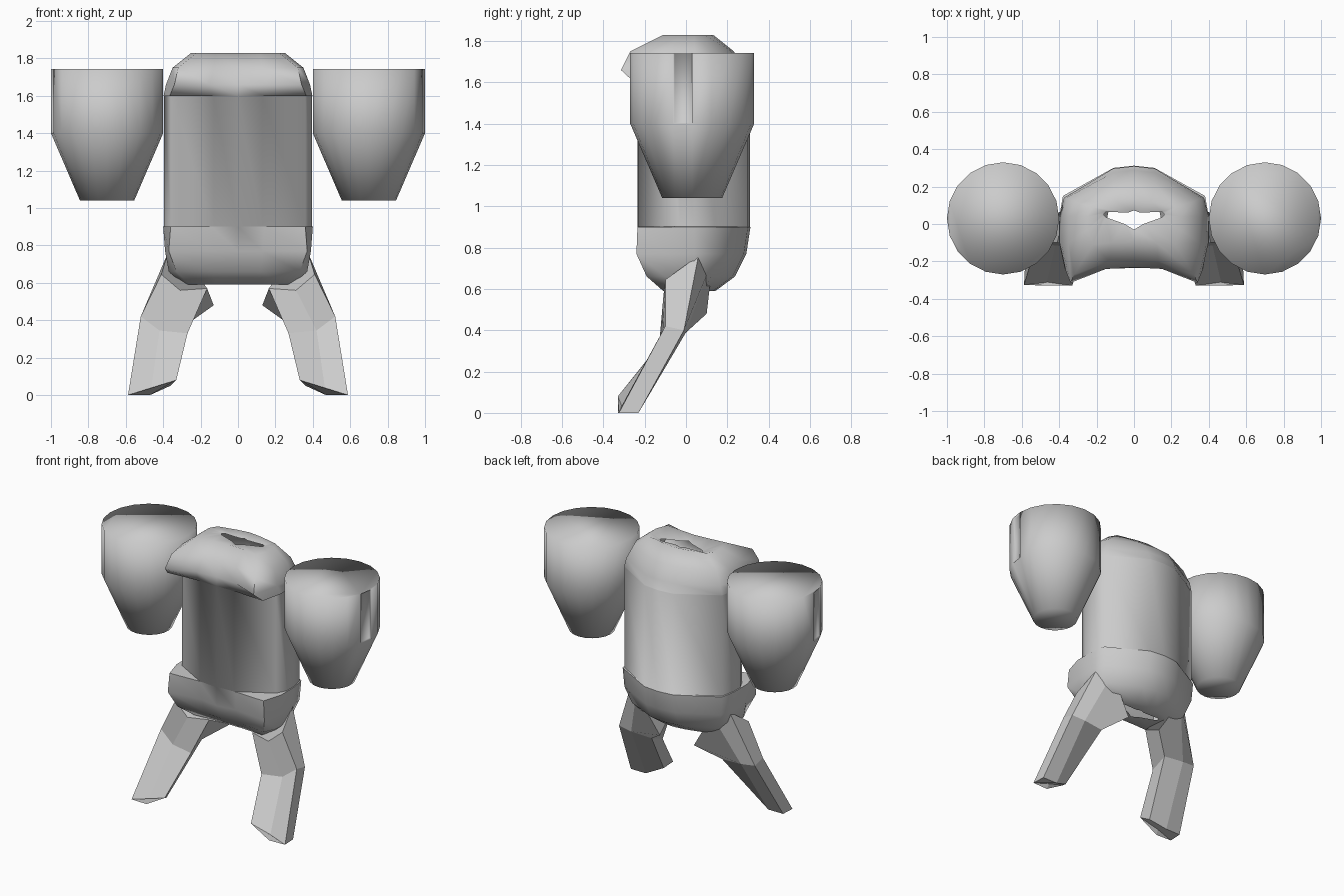
import bpy, bmesh, math
from mathutils import Vector

if "Cube" in bpy.data.objects:
    bpy.data.objects.remove(bpy.data.objects["Cube"])


def loft(name, rings, cap_start=False, cap_end=False):
    """Skin a list of closed rings of equal point count."""
    bm = bmesh.new()
    loops = [[bm.verts.new(p) for p in r] for r in rings]
    n = len(rings[0])
    for a, b in zip(loops, loops[1:]):
        for i in range(n):
            j = (i + 1) % n
            bm.faces.new((a[i], a[j], b[j], b[i]))
    if cap_start:
        bm.faces.new(loops[0])
    if cap_end:
        bm.faces.new(loops[-1])
    bmesh.ops.recalc_face_normals(bm, faces=bm.faces)
    me = bpy.data.meshes.new(name)
    bm.to_mesh(me)
    bm.free()
    ob = bpy.data.objects.new(name, me)
    bpy.context.collection.objects.link(ob)
    return ob


def smooth(ob, angle):
    bpy.ops.object.select_all(action='DESELECT')
    ob.select_set(True)
    bpy.context.view_layer.objects.active = ob
    bpy.ops.object.shade_smooth_by_angle(angle=math.radians(angle))


def body_ring(z, front, corner, side, y_rear, back, back_mid):
    """Symmetric cross-section from a right half, centre front to centre back."""
    half = [(0, front[0]), (front[1], front[2]), corner, side,
            (side[0], y_rear), back, back_mid]
    end = (0, back_mid[1] + 0.012)
    pts = half + [end] + [(-x, y) for x, y in reversed(half[1:])]
    return [(x, y, z) for x, y in pts]


# Torso: wedge-shaped middle with overhanging shoulders and hip bulges
wall = ((-.235, .13, -.23), (.36, -.10), (.395, -.03), .04, (.375, .14), (.11, .297))
torso = loft("torso", [
    body_ring(1.81, (-.03, .05, 0), (.15, .036), (.16, .045), .055, (.15, .065), (.03, .061)),
    body_ring(1.83, (-.09, .12, -.10), (.22, -.11), (.25, -.03), .04, (.22, .09), (.09, .12)),
    body_ring(1.75, (-.20, .13, -.20), (.32, -.27), (.35, -.10), .04, (.32, .12), (.11, .22)),
    body_ring(1.66, (-.232, .15, -.24), (.34, -.315), (.385, -.12), .04, (.36, .14), (.11, .275)),
    body_ring(1.60, (-.235, .14, -.235), (.365, -.25), (.398, -.10), .04, (.375, .14), (.11, .295)),
    body_ring(1.598, *wall),
    body_ring(0.902, *wall),
    body_ring(0.90, (-.235, .14, -.225), (.36, -.235), (.40, -.10), .04, (.38, .15), (.11, .30)),
    body_ring(0.77, (-.235, .13, -.215), (.37, -.24), (.39, -.10), .04, (.37, .145), (.11, .28)),
    body_ring(0.66, (-.18, .12, -.17), (.33, -.19), (.37, -.10), .04, (.33, .12), (.11, .225)),
    body_ring(0.59, (-.10, .12, -.10), (.26, -.11), (.29, -.04), .04, (.24, .09), (.09, .13)),
    body_ring(0.59, (-.03, .05, 0), (.15, .036), (.16, .045), .055, (.15, .065), (.03, .061)),
])
smooth(torso, 60)

# Side pods: tapered cups with a shallow slot on the outer face
SIDES = 20
for label, s in (("right", 1), ("left", -1)):
    rings = [[(s * (.70 + r * math.cos(a)), .03 + r * math.sin(a), z)
              for a in (2 * math.pi * i / SIDES for i in range(SIDES))]
             for r, z in ((.145, 1.04), (.30, 1.40), (.30, 1.742))]
    pod = loft(label + "_side_pod", rings, True, True)
    bm = bmesh.new()
    bm.from_mesh(pod.data)
    slot = [f for f in bm.faces if f.calc_center_median().z > 1.5
            and s * f.calc_center_median().x > .98
            and f.calc_center_median().y < .03]
    bmesh.ops.inset_region(bm, faces=slot, thickness=.007, depth=-.012)
    bm.to_mesh(pod.data)
    bm.free()
    for p in pod.data.polygons:
        p.use_smooth = True

# Legs: faceted thigh and forward-sloping shin, with an inner spur
hip = [(.375, .06, .76), (.41, -.10, .645), (.31, -.11, .56),
       (.165, -.08, .57), (.13, .10, .48), (.29, .13, .74)]
knee = [(.52, -.01, .40), (.52, -.10, .42), (.42, -.115, .345),
        (.27, -.13, .33), (.27, -.01, .38), (.42, 0, .39)]
foot = [(.583, -.23, 0), (.588, -.325, 0), (.47, -.33, 0),
        (.33, -.33, .08), (.36, -.27, .05), (.47, -.23, 0)]
for label, s in (("right", 1), ("left", -1)):
    loft(label + "_leg", [[(s * x, y, z) for x, y, z in r] for r in (hip, knee, foot)],
         True, True)
